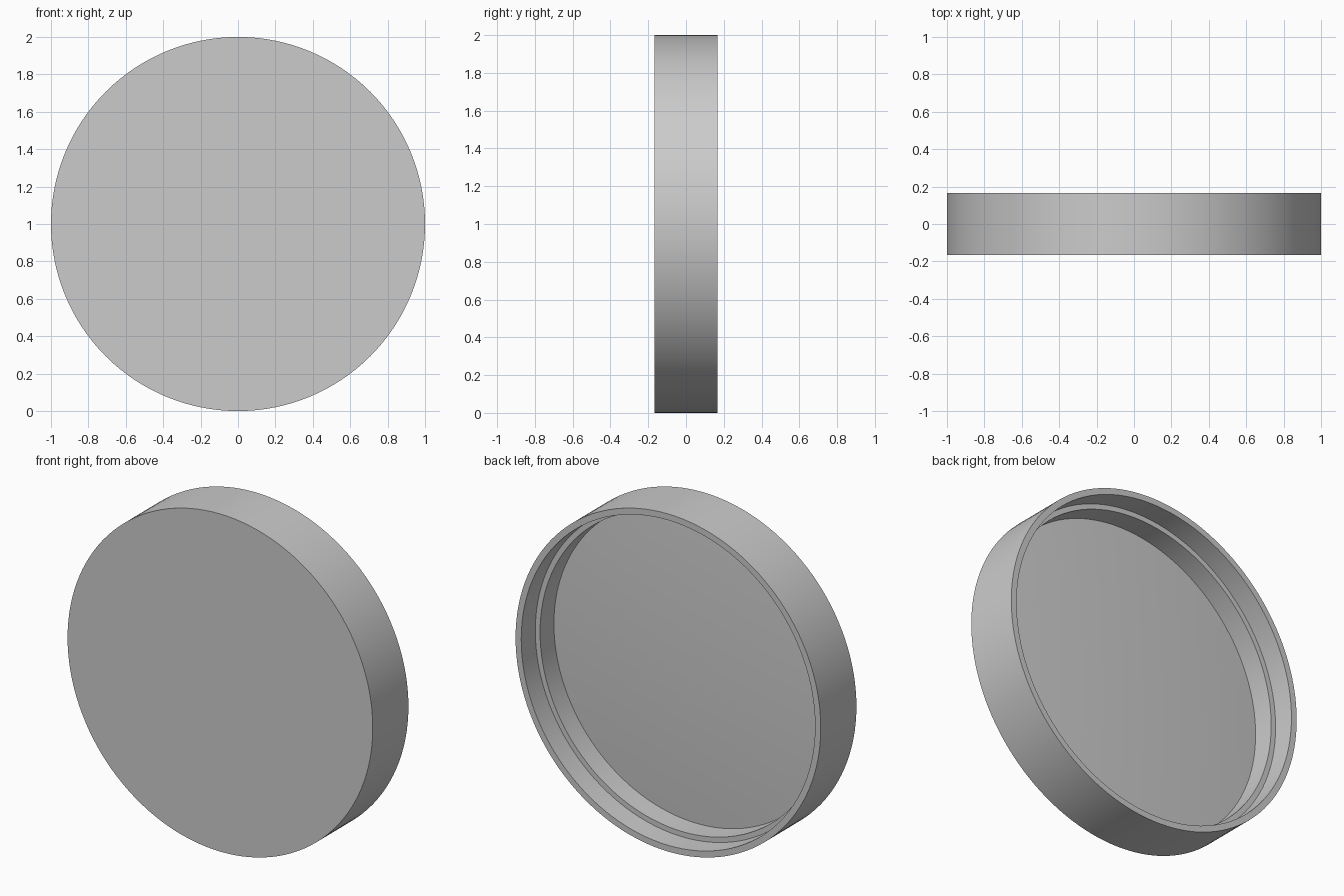
import bpy
import bmesh
import math
from mathutils import Matrix, Vector

cube = bpy.data.objects.get("Cube")
if cube:
    bpy.data.objects.remove(cube, do_unlink=True)

# Plain grey material
grey = bpy.data.materials.new("plain_grey")
grey.use_nodes = True
colour = (0.6, 0.6, 0.6, 1.0)
grey.diffuse_color = colour
grey.node_tree.nodes["Principled BSDF"].inputs["Base Color"].default_value = colour

# Half profile as (radius, y): closed front, stepped recess at the back
HALF = 0.167
FLOOR = -0.095
BULGE = 0.03
R_FLOOR = 0.932
profile = [(0, -HALF), (1, -HALF), (1, HALF), (0.963, HALF),
           (0.963, 0.035), (R_FLOOR, 0.035), (R_FLOOR, FLOOR)]

# Gently domed inner floor
RINGS = 8
for i in range(RINGS - 1, -1, -1):
    t = i / RINGS
    profile.append((R_FLOOR * t, FLOOR + BULGE * (1 - t * t)))

# Spin the profile around the front-to-back axis
bm = bmesh.new()
verts = [bm.verts.new((r, y, 0)) for r, y in profile]
edges = [bm.edges.new(pair) for pair in zip(verts, verts[1:])]
bmesh.ops.spin(bm, geom=verts + edges, cent=(0, 0, 0), axis=(0, 1, 0),
               angle=math.tau, steps=128, use_merge=True)
bmesh.ops.remove_doubles(bm, verts=bm.verts, dist=0.0001)
bmesh.ops.recalc_face_normals(bm, faces=bm.faces)
bmesh.ops.transform(bm, matrix=Matrix.Translation(Vector((0, 0, 1))), verts=bm.verts)

mesh = bpy.data.meshes.new("round_cap")
bm.to_mesh(mesh)
bm.free()
mesh.materials.append(grey)
cap = bpy.data.objects.new("round_cap", mesh)
bpy.context.collection.objects.link(cap)

# Smooth walls with crisp rims
bpy.ops.object.select_all(action='DESELECT')
cap.select_set(True)
bpy.context.view_layer.objects.active = cap
bpy.ops.object.shade_smooth_by_angle(angle=math.radians(30))
